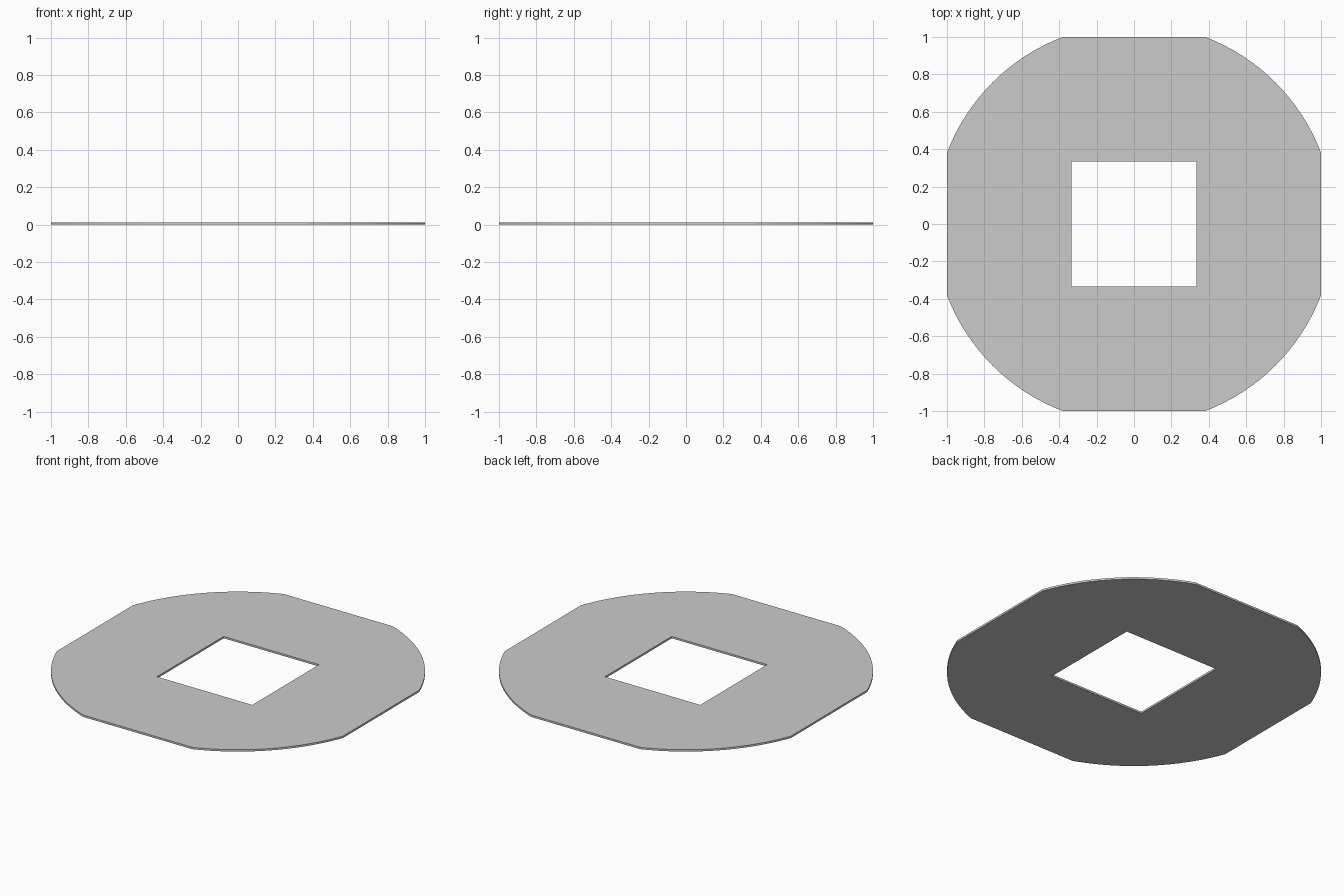
import bpy, bmesh, math

if "Cube" in bpy.data.objects:
    bpy.data.objects.remove(bpy.data.objects["Cube"])

HALF, RADIUS, HOLE, THICK = 1.0, 1.07, 0.333, 0.012

# Outline: a disc trimmed by four flats, as four arcs joined by straight edges
start = math.acos(HALF / RADIUS)
sweep = math.pi / 2 - 2 * start
STEPS = 16
bm = bmesh.new()


def ring_quarter(q):
    """One arc of the rim joined to its matching hole corner."""
    turn = q * math.pi / 2
    arc = []
    for i in range(STEPS + 1):
        a = turn + start + sweep * i / STEPS
        arc.append(bm.verts.new((RADIUS * math.cos(a), RADIUS * math.sin(a), 0)))
    a = turn + math.pi / 4
    r = HOLE * math.sqrt(2)
    corner = bm.verts.new((r * math.cos(a), r * math.sin(a), 0))
    return arc, corner


# Flat ring: corner fans plus side panels around the square hole
quarters = [ring_quarter(q) for q in range(4)]
for q, (arc, corner) in enumerate(quarters):
    next_arc, next_corner = quarters[(q + 1) % 4]
    bm.faces.new([corner] + arc)
    bm.faces.new((corner, arc[-1], next_arc[0], next_corner))

# Thicken the ring upwards
result = bmesh.ops.extrude_face_region(bm, geom=bm.faces[:], use_keep_orig=True)
top = [g for g in result["geom"] if isinstance(g, bmesh.types.BMVert)]
bmesh.ops.translate(bm, verts=top, vec=(0, 0, THICK))
bmesh.ops.recalc_face_normals(bm, faces=bm.faces[:])

mesh = bpy.data.meshes.new("flat_plate")
bm.to_mesh(mesh)
bm.free()
plate = bpy.data.objects.new("flat_plate", mesh)
bpy.context.collection.objects.link(plate)
